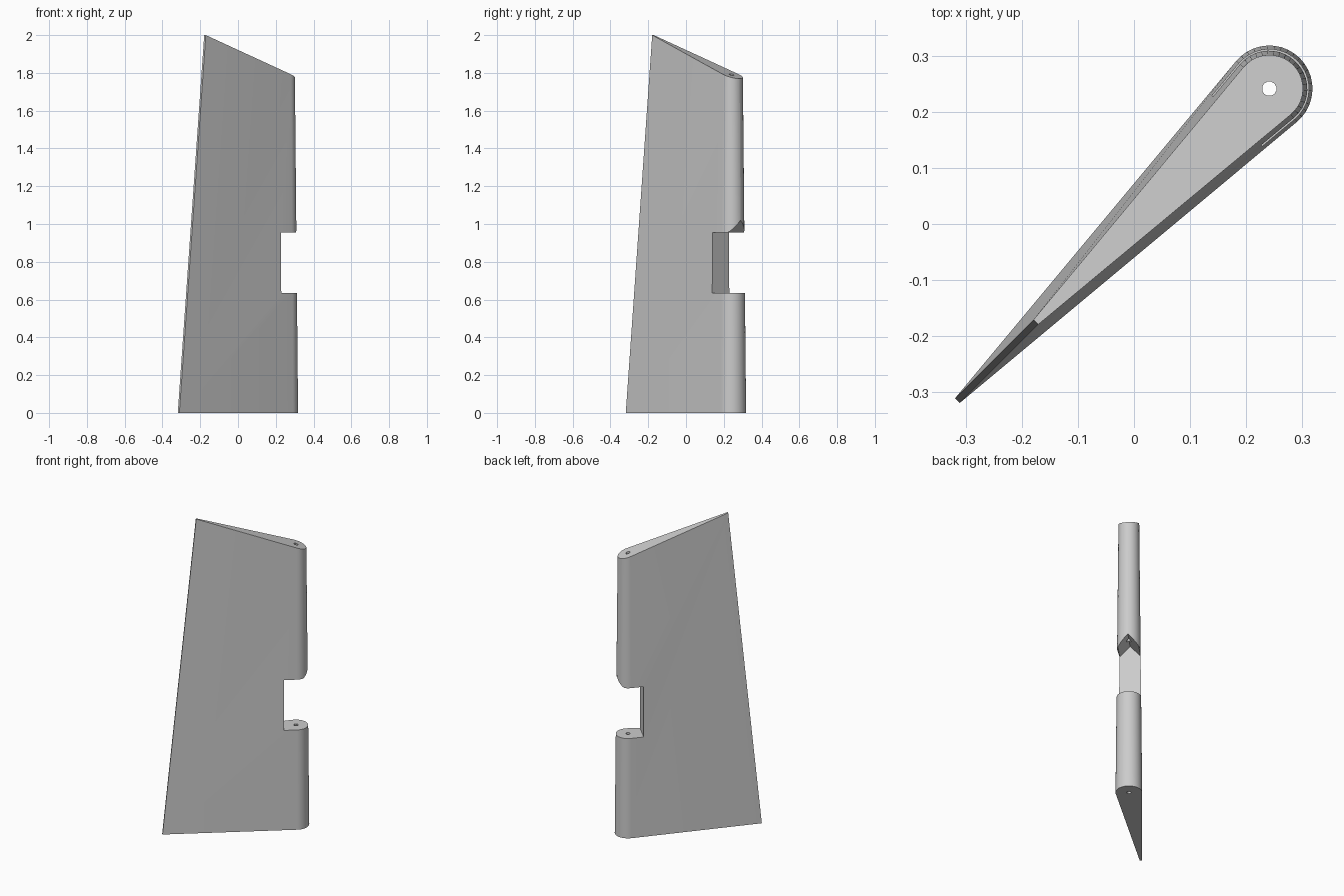
import bpy, bmesh
from math import cos, sin, radians
from mathutils import Matrix, Vector

if "Cube" in bpy.data.objects:
    bpy.data.objects.remove(bpy.data.objects["Cube"], do_unlink=True)

TURN = Matrix.Rotation(radians(45), 4, 'Z')   # blade runs along the diagonal
POST = 0.341                                  # hinge axis position along the blade

grey = bpy.data.materials.new("light grey")
grey.use_nodes = True
grey.diffuse_color = (0.6, 0.6, 0.6, 1)
grey.node_tree.nodes["Principled BSDF"].inputs["Base Color"].default_value = (0.6, 0.6, 0.6, 1)


def loft(name, lower, upper):
    """Closed solid between two matching rings, turned onto the diagonal."""
    bm = bmesh.new()
    a = [bm.verts.new(p) for p in lower]
    b = [bm.verts.new(p) for p in upper]
    n = len(a)
    bm.faces.new(a[::-1])
    bm.faces.new(b)
    for i in range(n):
        j = (i + 1) % n
        bm.faces.new((a[i], a[j], b[j], b[i]))
    bmesh.ops.recalc_face_normals(bm, faces=bm.faces)
    bm.transform(TURN)
    mesh = bpy.data.meshes.new(name)
    bm.to_mesh(mesh)
    bm.free()
    mesh.materials.append(grey)
    obj = bpy.data.objects.new(name, mesh)
    bpy.context.collection.objects.link(obj)
    return obj


def section(z, radius, tail):
    """Teardrop outline: round leading edge, thin trailing edge."""
    arc = [radians(-95 + 190 * i / 20) for i in range(21)]
    ring = [Vector((POST + radius * cos(t), radius * sin(t), z)) for t in arc]
    return ring + [Vector((tail, 0.006, z)), Vector((tail, -0.006, z))]


# Blade, tapering upward and trimmed by a sloping top plane
TOP_TAIL, SLOPE = -0.247, 0.356
base = section(0, 0.077, -0.445)
tip = section(2, 0.058, TOP_TAIL)
trimmed = []
for p, q in zip(base, tip):
    d = q - p
    f = (2 - SLOPE * (p.x - TOP_TAIL)) / (2 + SLOPE * d.x)
    trimmed.append(p + d * f)
blade = loft("rudder_blade", base, trimmed)

# Hinge notch with a small roof-shaped groove in its ceiling
outline = [(-0.2, 0.635), (0.2, 0.635), (0.2, 0.955), (0.06, 0.955),
           (0, 1.02), (-0.06, 0.955), (-0.2, 0.955)]
notch = loft("notch_cutter", [(0.26, v, z) for v, z in outline],
             [(0.6, v, z) for v, z in outline])

# Pin hole through the leading edge
circle = [(POST + 0.013 * cos(radians(30 * i)), 0.013 * sin(radians(30 * i))) for i in range(12)]
hole = loft("pin_hole_cutter", [(x, y, -0.1) for x, y in circle],
            [(x, y, 2.1) for x, y in circle])

bpy.ops.object.select_all(action='DESELECT')
blade.select_set(True)
bpy.context.view_layer.objects.active = blade
for cutter in (notch, hole):
    cutter.hide_render = True
    mod = blade.modifiers.new(cutter.name, 'BOOLEAN')
    mod.operation = 'DIFFERENCE'
    mod.solver = 'EXACT'
    mod.object = cutter
    bpy.ops.object.modifier_apply(modifier=mod.name)
    bpy.data.objects.remove(cutter, do_unlink=True)

bpy.ops.object.shade_smooth_by_angle(angle=radians(30))
